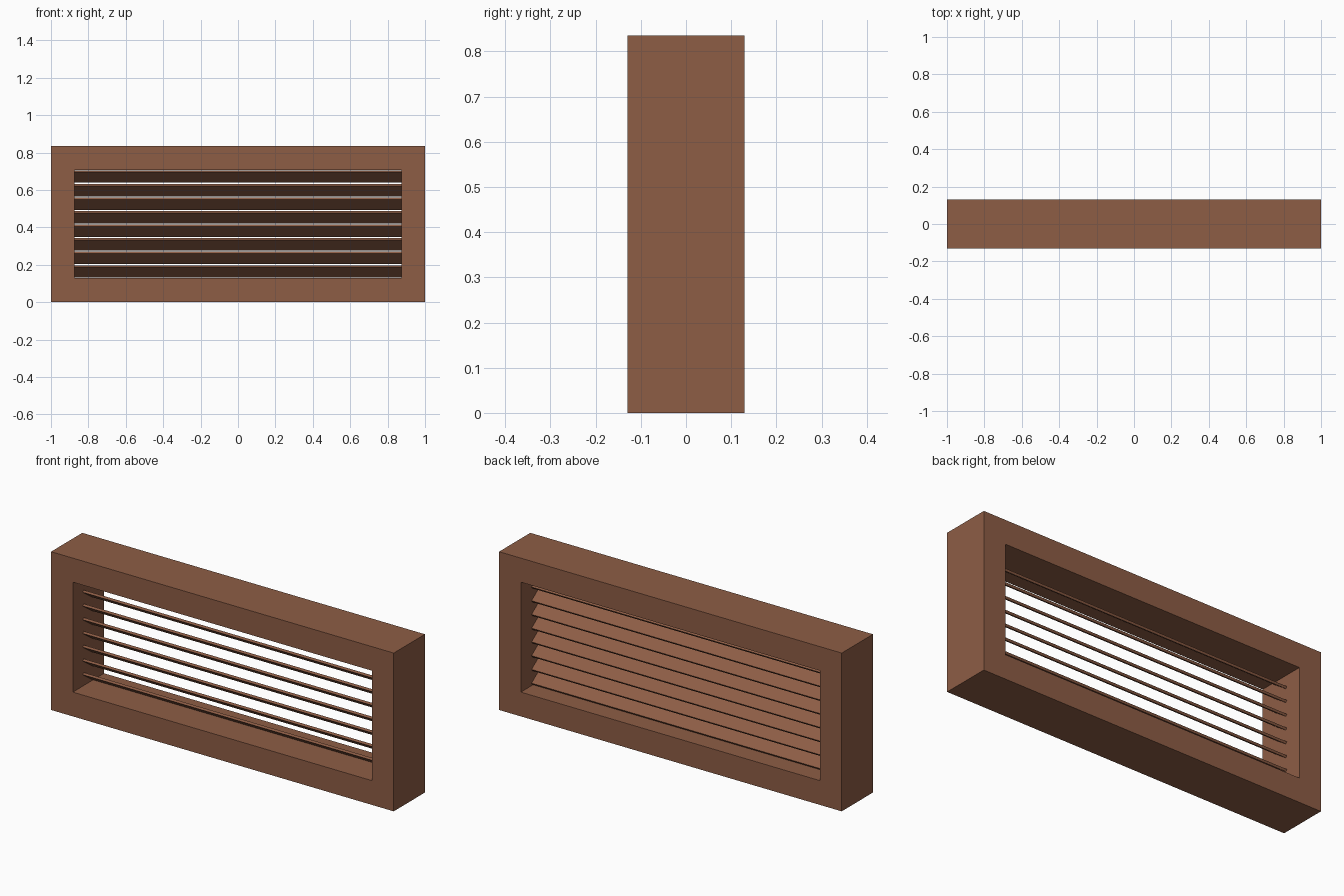
import bpy, bmesh, math

if "Cube" in bpy.data.objects:
    bpy.data.objects.remove(bpy.data.objects["Cube"])

W, D, H = 1.0, 0.13, 0.835      # half width, half depth, height
IW, Z0, Z1 = 0.873, 0.128, 0.708  # opening half width, bottom, top
SLATS = 8

mat = bpy.data.materials.new("brown_wood")
mat.diffuse_color = (0.27, 0.11, 0.06, 1)
mat.use_nodes = True
mat.node_tree.nodes["Principled BSDF"].inputs["Base Color"].default_value = mat.diffuse_color


def make_object(name, bm):
    bmesh.ops.recalc_face_normals(bm, faces=bm.faces)
    mesh = bpy.data.meshes.new(name)
    bm.to_mesh(mesh)
    bm.free()
    mesh.materials.append(mat)
    obj = bpy.data.objects.new(name, mesh)
    bpy.context.collection.objects.link(obj)
    return obj


# Rectangular frame: ring of four quads front and back, joined by walls
bm = bmesh.new()
outer = [(-W, 0), (W, 0), (W, H), (-W, H)]
inner = [(-IW, Z0), (IW, Z0), (IW, Z1), (-IW, Z1)]
of, ob, nf, nb = [[bm.verts.new((x, y, z)) for x, z in ring]
                  for ring, y in ((outer, -D), (outer, D), (inner, -D), (inner, D))]
for i in range(4):
    j = (i + 1) % 4
    for a, b in ((of, nf), (ob, nb), (of, ob), (nf, nb)):
        bm.faces.new((a[i], a[j], b[j], b[i]))
make_object("frame", bm)

# Tilted slats, front edge high and back edge low
pitch = (Z1 - Z0) / SLATS
for i in range(SLATS):
    bm = bmesh.new()
    bmesh.ops.create_cube(bm, size=1)
    bmesh.ops.scale(bm, vec=(2 * IW, 0.098, 0.012), verts=bm.verts)
    slat = make_object(f"slat_{i + 1}", bm)
    slat.rotation_euler.x = math.radians(-35)
    slat.location = (0, -0.003, Z0 + pitch * (i + 0.5))
